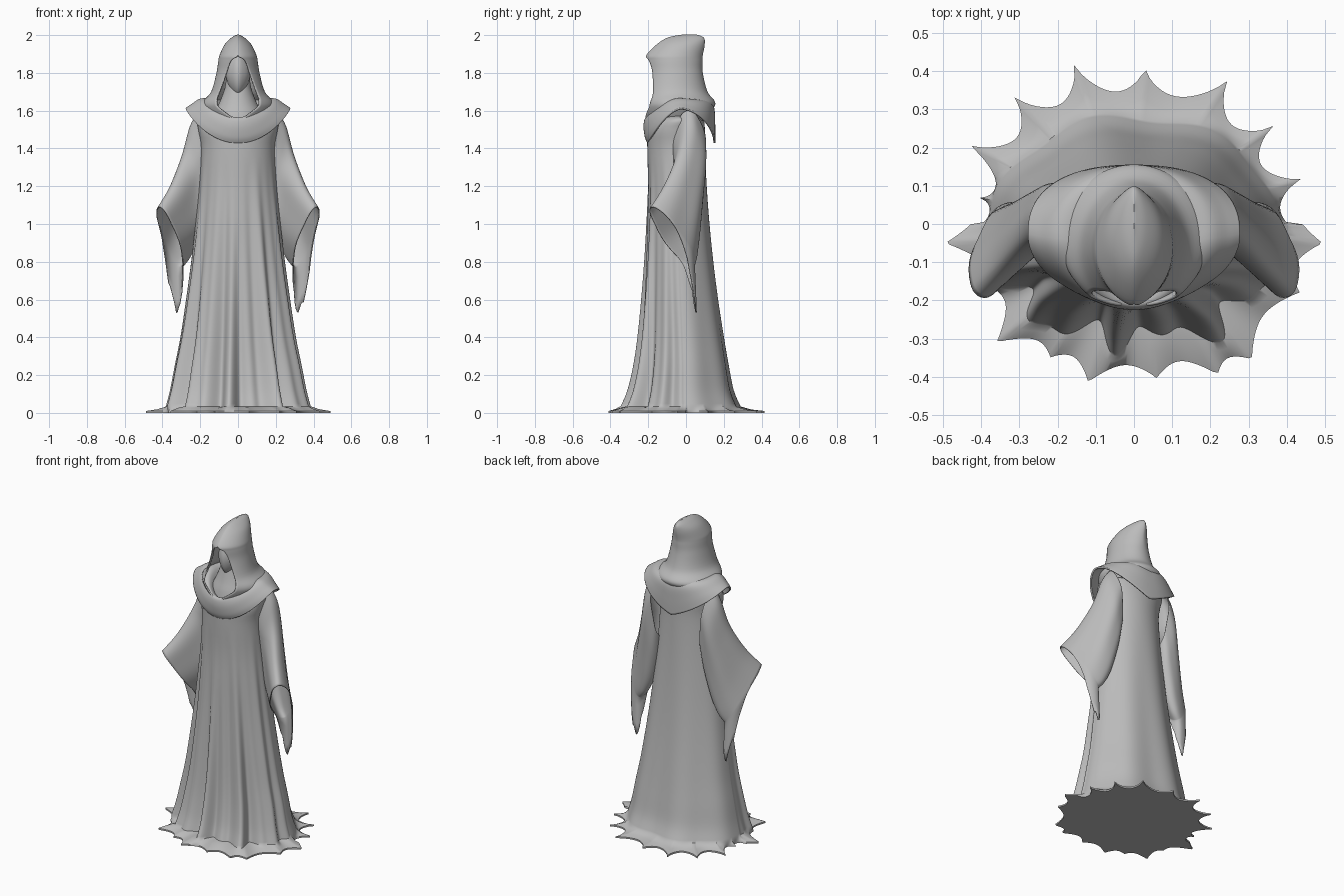
import bpy
import bmesh
import math
import random
from mathutils import Vector

random.seed(4)
if "Cube" in bpy.data.objects:
    bpy.data.objects.remove(bpy.data.objects["Cube"], do_unlink=True)

cloth = bpy.data.materials.new("grey_cloth")
cloth.use_nodes = True
GREY = (0.5, 0.5, 0.5, 1)
cloth.diffuse_color = GREY
cloth.node_tree.nodes["Principled BSDF"].inputs["Base Color"].default_value = GREY


def sample(keys, steps):
    """Smoothly interpolate rows of key values."""
    out = []
    for i in range(len(keys) - 1):
        p0, p1 = keys[max(i - 1, 0)], keys[i]
        p2, p3 = keys[i + 1], keys[min(i + 2, len(keys) - 1)]
        for s in range(steps):
            t = s / steps
            out.append([b + 0.5 * t * (c - a + t * (2 * a - 5 * b + 4 * c - d + t * (3 * (b - c) + d - a)))
                        for a, b, c, d in zip(p0, p1, p2, p3)])
    return out + [list(keys[-1])]


def finish(name, bm, thickness=0):
    bmesh.ops.remove_doubles(bm, verts=bm.verts, dist=0.0003)
    bmesh.ops.recalc_face_normals(bm, faces=bm.faces)
    mesh = bpy.data.meshes.new(name)
    bm.to_mesh(mesh)
    bm.free()
    obj = bpy.data.objects.new(name, mesh)
    bpy.context.collection.objects.link(obj)
    mesh.materials.append(cloth)
    bpy.ops.object.select_all(action="DESELECT")
    bpy.context.view_layer.objects.active = obj
    obj.select_set(True)
    bpy.ops.object.shade_smooth_by_angle(angle=math.radians(50))
    if thickness:
        mod = obj.modifiers.new("cloth_thickness", "SOLIDIFY")
        mod.thickness = thickness
        mod.offset = 0
    return obj


def loft(name, rings, closed=True, thickness=0, cap_ends=False):
    bm = bmesh.new()
    rows = [[bm.verts.new(p) for p in ring] for ring in rings]
    n = len(rows[0])
    for a, b in zip(rows, rows[1:]):
        for i in range(n if closed else n - 1):
            j = (i + 1) % n
            bm.faces.new((a[i], a[j], b[j], b[i]))
    if cap_ends:
        for row in (rows[0], rows[-1]):
            mid = bm.verts.new(sum((v.co for v in row), Vector()) / n)
            for i in range(n):
                bm.faces.new((row[i], row[(i + 1) % n], mid))
    return finish(name, bm, thickness)


# Robe body: height, half width, front y, back y
body_keys = [(0.035, 0.382, -0.31, 0.285), (0.12, 0.36, -0.28, 0.25),
             (0.25, 0.335, -0.255, 0.225), (0.4, 0.305, -0.238, 0.2),
             (0.6, 0.275, -0.224, 0.17), (0.8, 0.248, -0.213, 0.145),
             (1.0, 0.225, -0.205, 0.125), (1.2, 0.205, -0.2, 0.11),
             (1.4, 0.195, -0.205, 0.1), (1.5, 0.21, -0.2, 0.1),
             (1.56, 0.21, -0.15, 0.09), (1.58, 0.1, -0.09, 0.05)]
COLS = 320


def fold(a, z):
    front = max(0, -math.sin(a)) ** 0.7
    wave = math.sin(11 * a + 0.6) + 0.6 * math.sin(19 * a + 2 + z)
    low = max(0, 1 - z / 1.35)
    back = 0.014 * max(0, math.sin(a)) * math.sin(7 * a + 1)
    slit = -0.05 * math.exp(-((a - 1.5 * math.pi) / 0.09) ** 2) * max(0, 1 - z)
    return front * low * 0.036 * wave + back * low + slit


body = []
for z, rx, yf, yb in sample(body_keys, 4):
    ring = []
    for i in range(COLS):
        a = 2 * math.pi * i / COLS
        k = 1 + fold(a, z) / 0.3
        ring.append((rx * k * math.cos(a), (yf + yb) / 2 + (yb - yf) / 2 * k * math.sin(a), z))
    body.append(ring)

# Torn hem: spike tips on the floor, with hollow curves between them
tips = [(0.45, 0.12), (0.37, 0.26), (0.25, 0.385), (0.03, 0.42), (-0.16, 0.425),
        (-0.32, 0.34), (-0.44, 0.21), (-0.41, 0.07), (-0.495, -0.05), (-0.37, -0.17),
        (-0.36, -0.31), (-0.22, -0.35), (-0.12, -0.415), (0.06, -0.405), (0.22, -0.395),
        (0.31, -0.355), (0.435, -0.18), (0.495, -0.05)]
polar = sorted((math.atan2(y, x) % (2 * math.pi), math.hypot(x, y)) for x, y in tips)
polar = [(polar[-1][0] - 2 * math.pi, polar[-1][1])] + polar + [(polar[0][0] + 2 * math.pi, polar[0][1])]


def hem_radius(a):
    for (a0, r0), (a1, r1) in zip(polar, polar[1:]):
        if a0 <= a <= a1:
            f = (a - a0) / (a1 - a0)
            dip, power = (0.2, 0.5) if a < math.pi else (0.12, 0.8)
            dip *= min(1, (a1 - a0) / 0.35)
            return (r0 + (r1 - r0) * f) * (1 - dip * math.sin(math.pi * f) ** power)


outline = []
for x, y, _ in body[0]:
    d = math.atan2(y, x) % (2 * math.pi)
    r = hem_radius(d)
    outline.append((r * math.cos(d), r * math.sin(d)))
floor = [(x, y, 0) for x, y in outline]
edge = [(x, y, 0.01) for x, y in outline]
mid = [(0.55 * b[0] + 0.45 * e[0], 0.55 * b[1] + 0.45 * e[1], 0.018 + 0.03 * max(0, -e[1]))
       for b, e in zip(body[0], edge)]
loft("robe", [floor, edge, mid] + body, cap_ends=True)

# Sleeves: top point, bottom point and half width vector of each section
sleeve_keys = [(0.2, 0.015, 1.6, 0.15, 0.02, 1.2, 0, 0.085, 0),
               (0.25, 0.01, 1.52, 0.17, 0.03, 1.06, 0.012, 0.08, 0),
               (0.29, -0.035, 1.36, 0.215, 0.045, 0.92, 0.03, 0.062, 0.01),
               (0.35, -0.11, 1.2, 0.265, 0.045, 0.82, 0.04, 0.05, 0.01),
               (0.415, -0.18, 1.09, 0.305, 0.035, 0.77, 0.042, 0.048, 0.01)]
SLEEVE_COLS = 48
for side, label in ((1, "left"), (-1, "right")):
    rings = []
    for k in sample(sleeve_keys, 6):
        top, low, wide = Vector(k[:3]), Vector(k[3:6]), Vector(k[6:])
        ring = []
        for i in range(SLEEVE_COLS):
            p = 2 * math.pi * i / SLEEVE_COLS
            ripple = 1 + 0.05 * math.sin(5 * p + 9 * k[2])
            v = (top + low) / 2 + (top - low) / 2 * math.cos(p) + wide * math.sin(p) * ripple
            ring.append((side * v.x, v.y, v.z))
        rings.append(ring)
    # Ragged blade of cloth hanging from the back of the cuff
    cuff = rings[-1]
    jag = [random.uniform(0.8, 1) for i in range(SLEEVE_COLS)]
    for s in (0.25, 0.5, 0.75, 1):
        ring = []
        for i, (x, y, z) in enumerate(cuff):
            w = max(0, -math.cos(2 * math.pi * i / SLEEVE_COLS + 0.5)) ** 3
            ring.append((x - side * 0.005 * w * s, y + 0.01 * w * s, z - 0.28 * w * s * jag[i]))
        rings.append(ring)
    loft(label + "_sleeve", rings, thickness=0.006)

# Shoulder mantle: half width, front y, back y, front z, side z, back z
mantle_keys = [(0.11, -0.165, 0.1, 1.53, 1.6, 1.62), (0.14, -0.208, 0.12, 1.56, 1.65, 1.65),
               (0.195, -0.22, 0.145, 1.52, 1.66, 1.61), (0.245, -0.213, 0.15, 1.46, 1.63, 1.52),
               (0.275, -0.2, 0.15, 1.43, 1.61, 1.43)]
rings = []
for rx, yf, yb, zf, zs, zb in sample(mantle_keys, 5):
    ring = []
    for i in range(96):
        a = 2 * math.pi * i / 96
        c, s = math.cos(a), math.sin(a)
        power = 0.85 if s > 0 else 1
        x = rx * math.copysign(abs(c) ** power, c)
        y = (yf + yb) / 2 + (yb - yf) / 2 * math.copysign(abs(s) ** power, s)
        # pointed at the back, rounded at the front
        drop = (zb - zs) * (1 - abs(c)) ** 0.75 if s > 0 else (zf - zs) * abs(s) ** 1.7
        ring.append((x, y, zs + drop))
    rings.append(ring)
loft("shoulder_mantle", rings, thickness=0.01)

# Hood: height, half width, front y, back y, half angle of the face opening
hood_keys = [(2.0, 0, -0.01, 0.05, 0), (1.985, 0.03, -0.09, 0.09, 0),
             (1.95, 0.066, -0.15, 0.095, 0), (1.895, 0.093, -0.205, 0.085, 0),
             (1.865, 0.1, -0.21, 0.083, 0.48), (1.8, 0.11, -0.21, 0.085, 0.7),
             (1.7, 0.138, -0.235, 0.11, 0.88), (1.645, 0.184, -0.24, 0.15, 0.76),
             (1.61, 0.182, -0.235, 0.14, 0.65), (1.55, 0.15, -0.215, 0.11, 0.2)]
rings = []
for z, rx, yf, yb, gap in sample(hood_keys, 5):
    gap = max(gap, 0)
    crown = min(1, max(0, (z - 1.8) / 0.15))
    ring = []
    for i in range(65):
        t = gap + (2 * math.pi - 2 * gap) * i / 64
        s, c = math.sin(t), math.cos(t)
        point = 0.35 * (1 if c > 0 else crown)
        ring.append((rx * s * abs(s) ** point, (yf + yb) / 2 - (yb - yf) / 2 * c, z))
    rings.append(ring)
loft("hood", rings, closed=False, thickness=0.008)

# Shrouded face with a central ridge and narrow chin
bm = bmesh.new()
bmesh.ops.create_uvsphere(bm, u_segments=32, v_segments=20, radius=1)
for v in bm.verts:
    x, y, z = v.co
    ridge = 0.12 * math.exp(-(x / 0.35) ** 2) if y < 0 else 0
    v.co = (0.066 * x * (1 + 0.25 * min(z, 0)), -0.08 + 0.075 * (y - ridge), 1.79 + 0.115 * z)
finish("face", bm)

# Inner cloth falling from the face to the chest
chest_keys = [(1.5, 0.15, 0.13), (1.58, 0.13, 0.115), (1.64, 0.1, 0.095), (1.72, 0.07, 0.075), (1.8, 0.06, 0.06)]
loft("inner_cloth", [[(rx * math.cos(math.pi * i / 16), -0.05 + ry * math.sin(math.pi * i / 16), z)
                      for i in range(32)] for z, rx, ry in sample(chest_keys, 3)], cap_ends=True)
